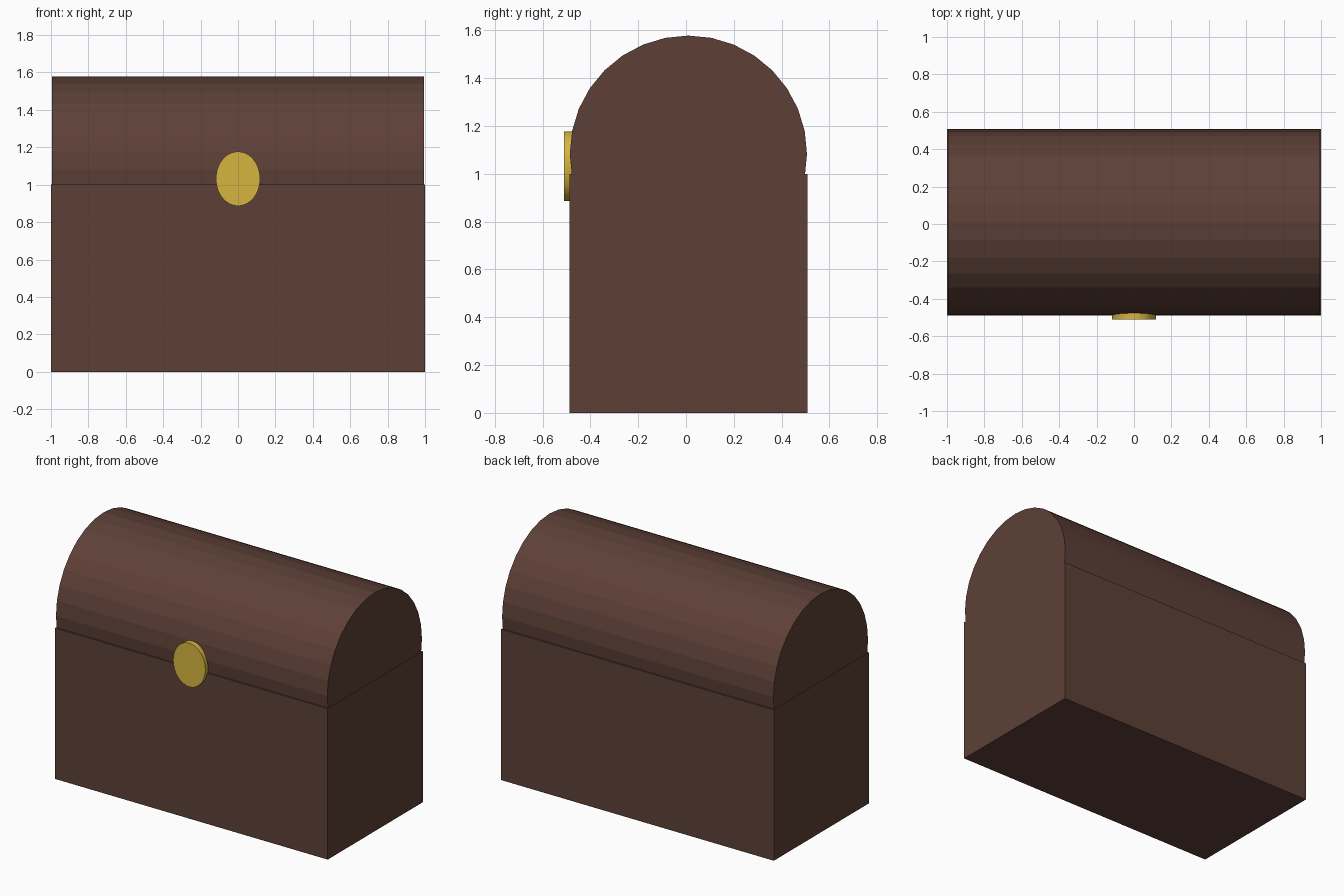
import bpy
import math

if "Cube" in bpy.data.objects:
    bpy.data.objects.remove(bpy.data.objects["Cube"])


def material(name, color):
    m = bpy.data.materials.new(name)
    m.diffuse_color = (*color, 1)
    m.use_nodes = True
    m.node_tree.nodes["Principled BSDF"].inputs["Base Color"].default_value = m.diffuse_color
    return m


def finish(name, mat):
    ob = bpy.context.object
    ob.name = name
    ob.data.materials.append(mat)
    bpy.ops.object.transform_apply(location=False, rotation=True, scale=True)
    return ob


brown = material("dark brown wood", (0.1095, 0.0513, 0.0382))
gold = material("gold", (0.67, 0.46, 0.05))

# Chest body
bpy.ops.mesh.primitive_cube_add(size=1, location=(0, 0.01, 0.5))
bpy.context.object.scale = (2, 0.996, 1)
finish("chest_body", brown)

# Barrel lid: a faceted cylinder lying along x, sunk into the body
bpy.ops.mesh.primitive_cylinder_add(vertices=32, radius=0.496, depth=1.99,
                                    location=(0, 0.01, 1.082),
                                    rotation=(0, math.pi / 2, 0))
finish("chest_lid", brown)

# Oval lock plate on the front seam
bpy.ops.mesh.primitive_cylinder_add(vertices=64, radius=1, depth=0.05,
                                    location=(0, -0.486, 1.032),
                                    rotation=(math.pi / 2, 0, 0))
bpy.context.object.scale = (0.118, 0.145, 1)
finish("lock_plate", gold)
